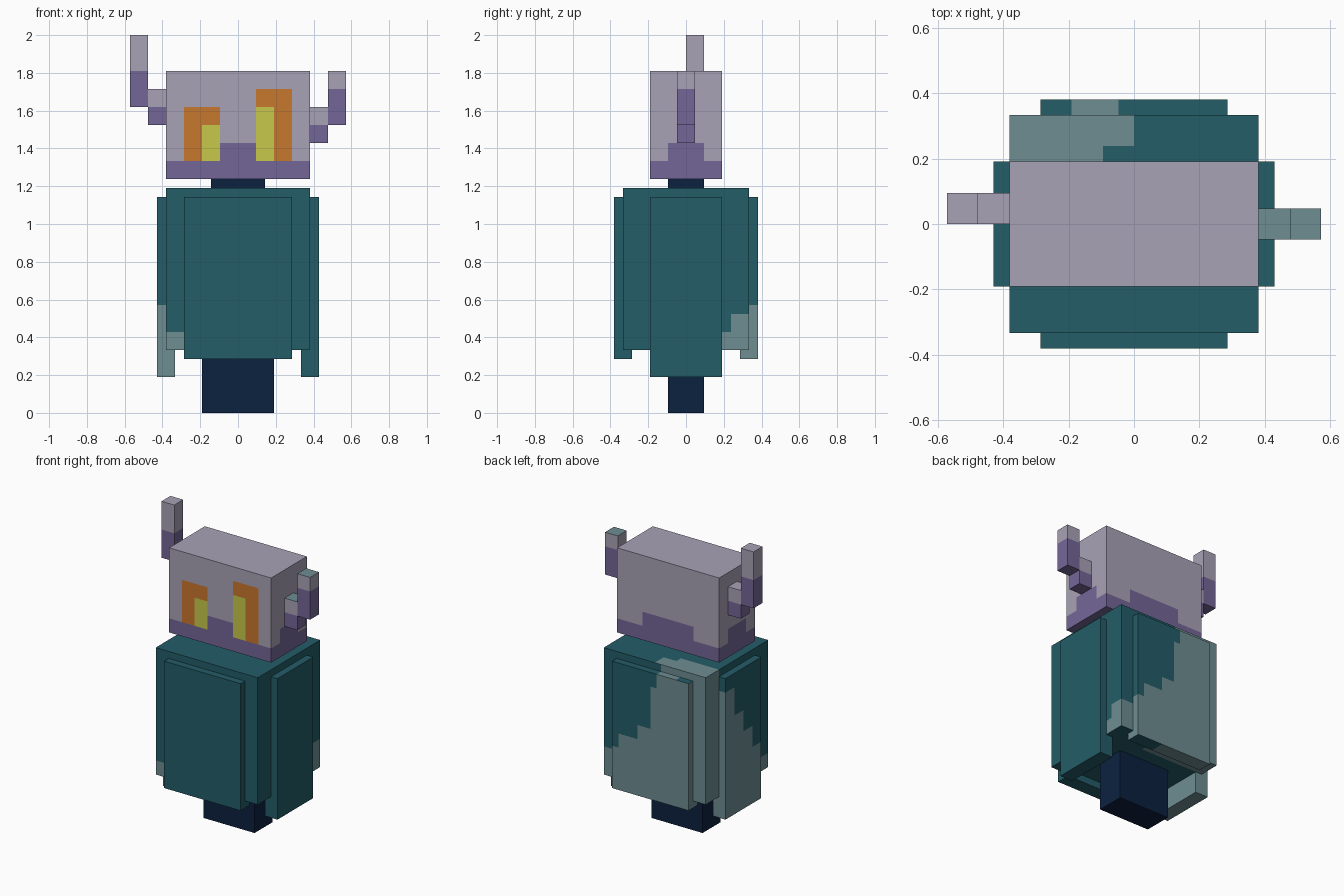
import bpy, bmesh
from mathutils import Vector

if "Cube" in bpy.data.objects:
    bpy.data.objects.remove(bpy.data.objects["Cube"])

U = 1 / 21  # one block unit; the model is 42 units tall


def linear(c):
    c /= 255
    return c / 12.92 if c <= 0.04045 else ((c + 0.055) / 1.055) ** 2.4


COLOURS = {
    "lilac": (168, 162, 182), "purple": (116, 103, 151),
    "teal": (35, 93, 104), "faded_teal": (110, 141, 146),
    "navy": (12, 33, 64), "orange": (201, 120, 45), "yellow": (200, 200, 76),
}
NAMES = list(COLOURS)
MATS = []
for name, rgb in COLOURS.items():
    mat = bpy.data.materials.new(name)
    mat.diffuse_color = (*[linear(c) for c in rgb], 1)
    mat.use_nodes = True
    mat.node_tree.nodes["Principled BSDF"].inputs["Base Color"].default_value = mat.diffuse_color
    MATS.append(mat)


def block(name, lo, hi, rule):
    """Box in block units, cut along unit lines and coloured by rule(centre, normal)."""
    bm = bmesh.new()
    bmesh.ops.create_cube(bm, size=1)
    for v in bm.verts:
        v.co = Vector([lo[i] if v.co[i] < 0 else hi[i] for i in range(3)])
    for axis in range(3):
        normal = Vector([float(i == axis) for i in range(3)])
        for k in range(lo[axis] + 1, hi[axis]):
            bmesh.ops.bisect_plane(bm, geom=bm.verts[:] + bm.edges[:] + bm.faces[:],
                                   plane_co=normal * k, plane_no=normal, dist=1e-5)
    bm.normal_update()
    for f in bm.faces:
        f.material_index = NAMES.index(rule(f.calc_center_median(), f.normal))
    # merge cells of one colour back into large flat faces
    bmesh.ops.dissolve_limit(bm, angle_limit=0.01, verts=bm.verts[:], edges=bm.edges[:],
                             delimit={'MATERIAL'})
    bmesh.ops.scale(bm, vec=(U, U, U), verts=bm.verts[:])
    mesh = bpy.data.meshes.new(name)
    bm.to_mesh(mesh)
    bm.free()
    for mat in MATS:
        mesh.materials.append(mat)
    obj = bpy.data.objects.new(name, mesh)
    bpy.context.collection.objects.link(obj)


def plain(colour):
    return lambda c, n: colour


def faded(test):
    return "faded_teal" if test else "teal"


def steps(value, table, last):
    """Height of a stepped edge: first limit that value exceeds."""
    for limit, height in table:
        if value > limit:
            return height
    return last


# Head: purple band with a raised middle on each side, mismatched eyes in front
def head_rule(c, n):
    if n.y < -0.5:
        if 2 < c.x < 6 and 28 < c.z < 36:
            return "yellow" if c.x < 4 and c.z < 34 else "orange"
        if -6 < c.x < -2 and 28 < c.z < 34:
            return "yellow" if c.x > -4 and c.z < 32 else "orange"
    if n.y > 0.5:
        raised = abs(c.x) < 4
    else:
        raised = abs(c.x if n.y < -0.5 else c.y) < 2
    return "purple" if c.z < (30 if raised else 28) else "lilac"


# Horns: purple below a given height, with their own top colour
def horn_rule(split, top):
    return lambda c, n: top if n.z > 0.5 else "purple" if c.z < split else "lilac"


# Cloak body: worn patch around the back left corner and the hem
def cloak_rule(c, n):
    if n.z > 0.5:
        return faded((c.y > 5 and c.x < 0) or (c.y > 4 and c.x < -2))
    if n.z < -0.5:
        return faded(c.y > 4 and c.x < 2)
    if n.y > 0.5:
        return faded(c.x < -1 or c.z < 11)
    if n.x > 0.5:
        return faded(c.y > 4 and c.z < (11 if c.y > 5 else 9))
    if n.x < -0.5:
        return faded(c.y > 4 or c.z < 9)
    return faded(c.x < -6 and c.z < 9)


# Back panel: patch climbing in steps toward the left
def back_rule(c, n):
    if n.z > 0.5:
        return faded(-4 < c.x < -2 or (c.x > -2 and c.x < -1.4))
    if n.z < -0.5:
        return faded(c.x < 2)
    return faded(c.z < steps(c.x, [(5, 12), (2, 14), (0, 16), (-1, 22)], 24))


# Left panel: patch climbing in steps toward the back
def left_rule(c, n):
    if n.z > 0.5:
        return "teal"
    return faded(c.z < steps(c.y, [(2, 22), (0, 18), (-2, 15)], 12))


block("head", (-8, -4, 26), (8, 4, 38), head_rule)
block("left_horn_base", (-10, 0, 32), (-8, 2, 36), horn_rule(34, "lilac"))
block("left_horn_tip", (-12, 0, 34), (-10, 2, 42), horn_rule(38, "lilac"))
block("right_horn_base", (8, -1, 30), (10, 1, 34), horn_rule(32, "faded_teal"))
block("right_horn_tip", (10, -1, 32), (12, 1, 38), horn_rule(36, "faded_teal"))

# Neck and legs
block("neck", (-3, -2, 24), (3, 2, 26), plain("navy"))
block("legs", (-4, -2, 0), (4, 2, 8), plain("navy"))

# Cloak with an overlapping panel on each side
block("cloak", (-8, -7, 7), (8, 7, 25), cloak_rule)
block("cloak_front_panel", (-6, -8, 6), (6, -6, 24), plain("teal"))
block("cloak_back_panel", (-6, 6, 6), (6, 8, 24), back_rule)
block("cloak_right_panel", (7, -4, 4), (9, 4, 24), plain("teal"))
block("cloak_left_panel", (-9, -4, 4), (-7, 4, 24), left_rule)
